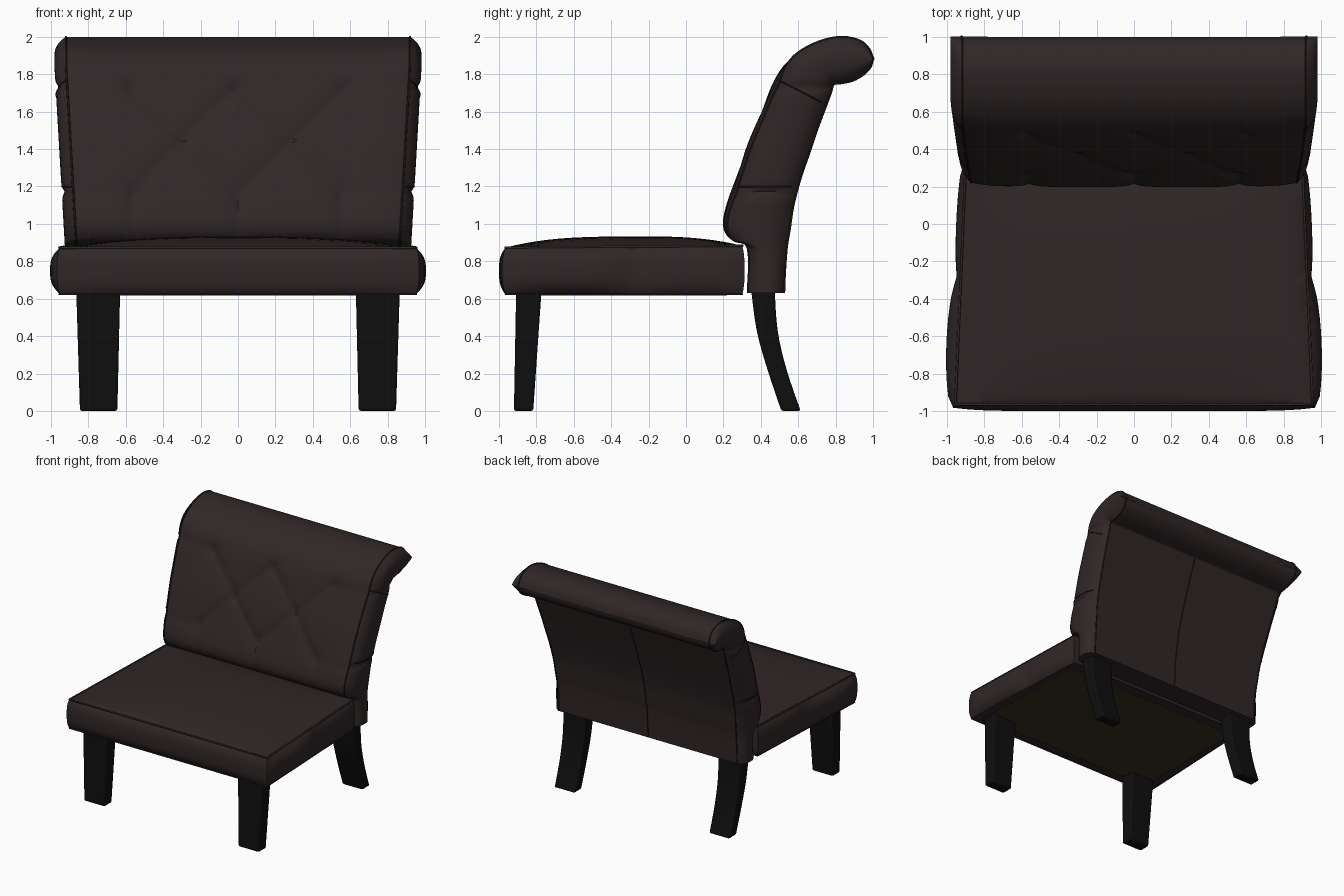
import bpy, bmesh, math
from mathutils import Vector

if "Cube" in bpy.data.objects:
    bpy.data.objects.remove(bpy.data.objects["Cube"])


def material(name, rgb):
    m = bpy.data.materials.new(name)
    m.diffuse_color = (*rgb, 1)
    m.use_nodes = True
    m.node_tree.nodes["Principled BSDF"].inputs["Base Color"].default_value = m.diffuse_color
    return m


LEATHER = material("brown leather", (0.030, 0.0195, 0.020))
SEAM = material("dark seam", (0.013, 0.009, 0.009))
WOOD = material("black wood", (0.0045, 0.0045, 0.0045))
LINING = material("olive lining", (0.036, 0.028, 0.013))


def finish(bm, name, mat, angle=40):
    bmesh.ops.remove_doubles(bm, verts=bm.verts[:], dist=0.0003)
    bmesh.ops.recalc_face_normals(bm, faces=bm.faces[:])
    me = bpy.data.meshes.new(name)
    bm.to_mesh(me)
    bm.free()
    ob = bpy.data.objects.new(name, me)
    bpy.context.collection.objects.link(ob)
    me.materials.append(mat)
    bpy.ops.object.select_all(action='DESELECT')
    ob.select_set(True)
    bpy.context.view_layer.objects.active = ob
    bpy.ops.object.shade_smooth_by_angle(angle=math.radians(angle))
    return ob


def grid(bm, nu, nv, fn):
    rows = [[bm.verts.new(fn(i / nu, j / nv)) for j in range(nv + 1)] for i in range(nu + 1)]
    for a, b in zip(rows, rows[1:]):
        for j in range(nv):
            bm.faces.new((a[j], b[j], b[j + 1], a[j + 1]))


def piping(name, pts, r=0.007, mat=SEAM):
    cu = bpy.data.curves.new(name, 'CURVE')
    cu.dimensions = '3D'
    cu.bevel_depth = r
    cu.bevel_resolution = 1
    sp = cu.splines.new('POLY')
    sp.points.add(len(pts) - 1)
    for p, co in zip(sp.points, pts):
        p.co = (*co, 1)
    cu.materials.append(mat)
    ob = bpy.data.objects.new(name, cu)
    bpy.context.collection.objects.link(ob)


def spline(pts, t):
    f = min(max(t, 0), 1) * (len(pts) - 1)
    i = min(int(f), len(pts) - 2)
    f -= i
    p0, p1, p2, p3 = (Vector(pts[min(max(k, 0), len(pts) - 1)]) for k in range(i - 1, i + 3))
    return 0.5 * (2 * p1 + (p2 - p0) * f + (2 * p0 - 5 * p1 + 4 * p2 - p3) * f ** 2
                  + (3 * p1 - p0 - 3 * p2 + p3) * f ** 3)


# Backrest side profile as (y, z): front line over the roll, and rear line under it
FRONT = [(.33, .63), (.33, .87), (.235, .92), (.198, .99), (.215, 1.1), (.275, 1.27),
         (.33, 1.43), (.41, 1.62), (.465, 1.755), (.53, 1.855), (.63, 1.937), (.74, 1.985),
         (.84, 2.0), (.93, 1.98), (.98, 1.935), (1.0, 1.88)]
REAR = [(.525, .63), (.53, .75), (.54, .88), (.555, .97), (.575, 1.1), (.615, 1.25),
        (.66, 1.38), (.70, 1.5), (.745, 1.62), (.775, 1.7), (.79, 1.745), (.83, 1.752),
        (.89, 1.765), (.945, 1.795), (.985, 1.835), (1.0, 1.88)]
BUTTONS = [(-.58, 1.74), (0, 1.74), (.58, 1.74), (-.29, 1.46), (.3, 1.46),
           (-.56, 1.17), (0, 1.17), (.56, 1.17)]
CREASES = [(a, b, .02) for a in BUTTONS[3:5] for b in BUTTONS if .2 < abs(a[0] - b[0]) < .35]
CREASES += [(b, (b[0], .9), .018) for b in BUTTONS[5:]]
CREASES += [(b, (math.copysign(.95, b[0]), b[1]), .01) for b in BUTTONS if abs(b[0]) > .5]


def seg_dist(p, a, b):
    p, a, b = Vector(p), Vector(a), Vector(b)
    d = b - a
    k = min(max((p - a).dot(d) / d.dot(d), 0), 1)
    return (p - a - d * k).length


def tuft(x, z, u):
    """Inward depth of the padded front at (x, z)."""
    fade = min(max((z - .88) / .06, 0), 1) * min(max((1.9 - z) / .12, 0), 1)
    dip = sum(.028 * math.exp(-(math.hypot(x - a, z - b) / .05)) for a, b in BUTTONS)
    dip += max(k * math.exp(-seg_dist((x, z), a, b) / .04) for a, b, k in CREASES)
    return fade * (dip + .025 * u ** 8)


def half(t, s, z):
    """Half width of the backrest; the side panels swell between the pipings."""
    swell = .062 * (1 - abs(2 * s - 1) ** 3)
    swell -= .25 * swell * sum(math.exp(-((z - k) / .02) ** 2) for k in (1.17, 1.73))
    return .862 + .058 * min(max((z - .85) / 1.0, 0), 1) + swell


def back_point(u, t, s):
    f, r = spline(FRONT, t), spline(REAR, t)
    w = half(t, 0, f.y)
    d = tuft(u * w, f.y, u)
    f = f + Vector((.93, -.35)) * d
    p = f.lerp(r, s)
    return Vector((u * half(t, s, p.y), p.x, p.y))


# Backrest: tufted front, rear panel, underside and two swollen side panels
bm = bmesh.new()
grid(bm, 96, 100, lambda a, b: back_point(2 * a - 1, b, 0))
grid(bm, 96, 100, lambda a, b: back_point(2 * a - 1, b, 1))
ease = lambda a: .5 - .5 * math.cos(math.pi * a)
grid(bm, 96, 14, lambda a, b: back_point(2 * a - 1, 0, ease(b)))
for sx in (-1, 1):
    grid(bm, 100, 14, lambda a, b: back_point(sx, a, ease(b)))
finish(bm, "backrest", LEATHER)

for sx, side in ((-1, "left"), (1, "right")):
    for s, nm in ((0, "front"), (1, "rear")):
        piping(f"backrest_{nm}_piping_{side}", [back_point(sx, i / 60, s) for i in range(61)], .006)
    for t, nm in ((.31, "lower"), (.545, "upper")):
        piping(f"backrest_{nm}_side_seam_{side}",
               [back_point(sx, t, ease(i / 14)) for i in range(1, 12)], .004)
piping("backrest_rear_seam", [back_point(0, i * .66 / 30, 1) for i in range(31)], .005)

# Buttons
for x, z in BUTTONS:
    t = min((i / 400 for i in range(40, 300)), key=lambda k: abs(spline(FRONT, k).y - z))
    p = back_point(x / half(t, 0, z), t, 0)
    bm = bmesh.new()
    bmesh.ops.create_uvsphere(bm, u_segments=12, v_segments=8, radius=.02)
    for v in bm.verts:
        v.co = Vector((v.co.x, v.co.y * .5, v.co.z * .6)) + p
    finish(bm, "button", LEATHER)


# Seat cushion: subdivided box, tapered to the rear, swollen sides and crowned top
def seat_point(u, v, w):
    y = -.332 + .633 * v
    x = u * (.928 - .027 * v)
    k, amount = ((y + .965) / .665, .05) if y < -.3 else ((y + .3) / .601, .025)
    puff = 1 - abs(w) ** 3
    x += u * (amount * max(math.sin(math.pi * min(max(k, 0), 1)), 0) ** .4 + .012) * puff
    if v < 0:
        y -= .035 * puff * abs(v) ** 8 * (1 - .5 * u ** 8)
    else:
        y += .012 * puff * v ** 8
    z = .748 + .125 * w + .005 * (v + 1) * (w + 1) / 2
    z += .055 * (w > .99) * (1 - abs(u) ** 2.5) * (1 - abs(v) ** 3)
    return Vector((x, y, z))


bm = bmesh.new()
bmesh.ops.create_cube(bm, size=2)
bmesh.ops.subdivide_edges(bm, edges=bm.edges[:], cuts=23, use_grid_fill=True)
for v in bm.verts:
    v.co = seat_point(*v.co)
finish(bm, "seat", LEATHER, 50)

steps = [-1 + i / 15 for i in range(31)]
for w, nm, r in ((1, "top", .007), (-1, "bottom", .005)):
    loop = [(a, -1) for a in steps] + [(1, a) for a in steps]
    loop += [(-a, 1) for a in steps] + [(-1, -a) for a in steps]
    piping(f"seat_{nm}_piping", [seat_point(a, b, w) for a, b in loop], r, LEATHER)
for sx, side in ((-1, "left"), (1, "right")):
    piping(f"seat_side_seam_{side}", [seat_point(sx, .05, k * .9) for k in steps], .004)

# Underside lining
bm = bmesh.new()
bmesh.ops.create_cube(bm, size=1)
for v in bm.verts:
    v.co = (v.co.x * 1.72, v.co.y * 1.1 - .33, v.co.z * .008 + .620)
finish(bm, "underside_lining", LINING)


# Legs: stacked rectangular sections (z, x inner, x outer, y front, y rear)
def leg(name, sections):
    for sx, side in ((-1, "left"), (1, "right")):
        bm = bmesh.new()
        rings = [[bm.verts.new((sx * x, y, z)) for x, y in ((a, c), (b, c), (b, d), (a, d))]
                 for z, a, b, c, d in sections]
        for p, q in zip(rings, rings[1:]):
            for i in range(4):
                bm.faces.new((p[i], p[(i + 1) % 4], q[(i + 1) % 4], q[i]))
        bm.faces.new(rings[0])
        bm.faces.new(rings[-1])
        ob = finish(bm, f"{name}_{side}", WOOD, 35)
        bev = ob.modifiers.new("soft edges", 'BEVEL')
        bev.width = .012
        bev.segments = 2
        bev.limit_method = 'ANGLE'
        bev.angle_limit = math.radians(40)


leg("front_leg", [(0, .645, .845, -.92, -.817), (.65, .63, .865, -.908, -.772)])
REAR_LEG = [(0, .65, .845, .51, .613), (.22, .648, .848, .436, .538),
            (.43, .645, .852, .378, .49), (.65, .64, .858, .348, .474)]
leg("rear_leg", [tuple(spline(REAR_LEG, i / 12)) for i in range(13)])
